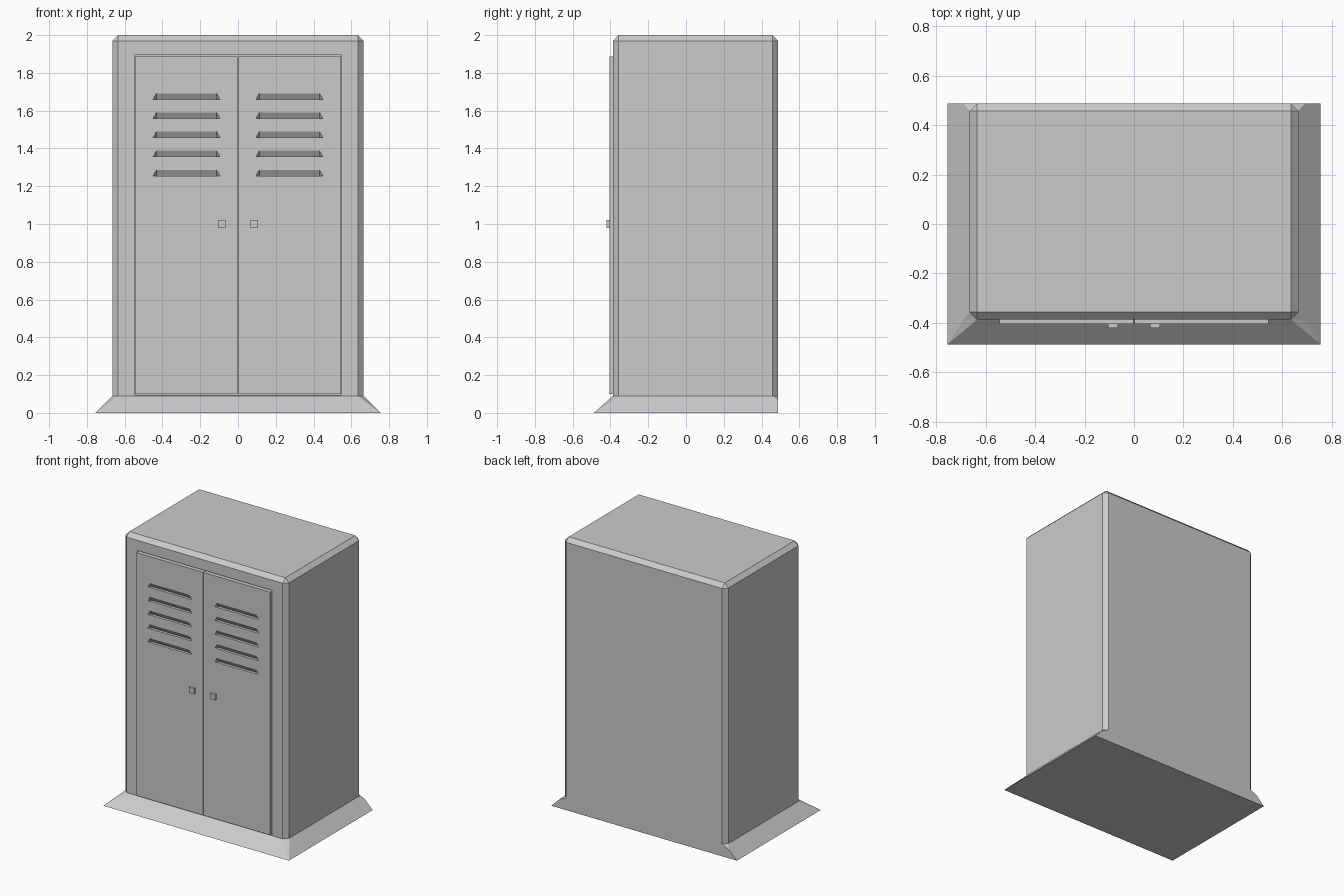
import bpy, bmesh
from mathutils import Vector

if "Cube" in bpy.data.objects:
    bpy.data.objects.remove(bpy.data.objects["Cube"])

FRONT, BACK = -0.387, 0.487      # body front and back
DOOR = -0.404                    # door face
W, H, B, FOOT = 0.665, 2.0, 0.03, 0.09


def finish(bm, name, mirror=False):
    bmesh.ops.recalc_face_normals(bm, faces=bm.faces[:])
    me = bpy.data.meshes.new(name)
    bm.to_mesh(me)
    bm.free()
    ob = bpy.data.objects.new(name, me)
    bpy.context.collection.objects.link(ob)
    if mirror:
        add_mirror(ob)
    return ob


def add_mirror(ob):
    m = ob.modifiers.new("mirror", 'MIRROR')
    m.merge_threshold = 0.0005


def box(lo, hi):
    bm = bmesh.new()
    bmesh.ops.create_cube(bm, size=1)
    lo, hi = Vector(lo), Vector(hi)
    for v in bm.verts:
        v.co = Vector([(lo[i] + hi[i]) / 2 + v.co[i] * (hi[i] - lo[i]) for i in range(3)])
    return bm


def cut(ob, cutter):
    m = ob.modifiers.new("cut", 'BOOLEAN')
    m.operation, m.solver, m.object = 'DIFFERENCE', 'EXACT', cutter
    cutter.hide_render = True
    cutter.display_type = 'WIRE'
    cutter.hide_set(True)


# cabinet body: every edge chamfered except around the bottom
bm = box((-W, FRONT, FOOT), (W, BACK, H))
edges = [e for e in bm.edges if max(v.co.z for v in e.verts) > FOOT + 0.01]
bmesh.ops.bevel(bm, geom=edges, offset=B, segments=1, affect='EDGES')
body = finish(bm, "cabinet_body")

# shallow door opening
cut(body, finish(box((-0.549, FRONT - 0.1, 0.095), (0.549, FRONT + 0.02, 1.895)),
                 "door_opening_cutter"))

# flared plinth, right half mirrored; flat at the back
bm = bmesh.new()
P = {k: bm.verts.new(co) for k, co in {
    "fc": (0, -0.487, 0), "f": (0.755, -0.487, 0),
    "b": (0.755, BACK, 0), "bc": (0, BACK, 0),
    "mf": (0.69, FRONT, 0.065), "mb": (0.69, BACK, 0.065),
    "tfc": (0, FRONT, FOOT), "tf": (W - B, FRONT, FOOT), "tsf": (W, FRONT + B, FOOT),
    "tsb": (W, BACK - B, FOOT), "tb": (W - B, BACK, FOOT), "tbc": (0, BACK, FOOT),
}.items()}
for f in ("fc f tf tfc", "f mf tf", "f b mb tsb tsf mf", "mf tsf tf",
          "mb tb tsb", "b bc tbc tb mb", "fc bc b f"):
    bm.faces.new([P[k] for k in f.split()])
finish(bm, "plinth", mirror=True)

# double doors with five pressed-in vents each
doors = finish(box((0.002, DOOR, 0.1), (0.544, FRONT + 0.02, 1.887)), "doors")
bm = bmesh.new()
for i in range(5):
    z = 1.66 - i * 0.1012
    pts = [(x, y, zz) for y in (DOOR - 0.03, DOOR)
           for x, zz in ((0.095, z), (0.45, z), (0.432, z + 0.032), (0.113, z + 0.032))]
    pts += [(0.113, DOOR + 0.02, z), (0.432, DOOR + 0.02, z)]
    bmesh.ops.convex_hull(bm, input=[bm.verts.new(p) for p in pts])
cut(doors, finish(bm, "vent_cutter"))
add_mirror(doors)

# square knobs
finish(box((0.065, DOOR - 0.016, 0.98), (0.106, DOOR + 0.002, 1.02)), "knobs", mirror=True)
